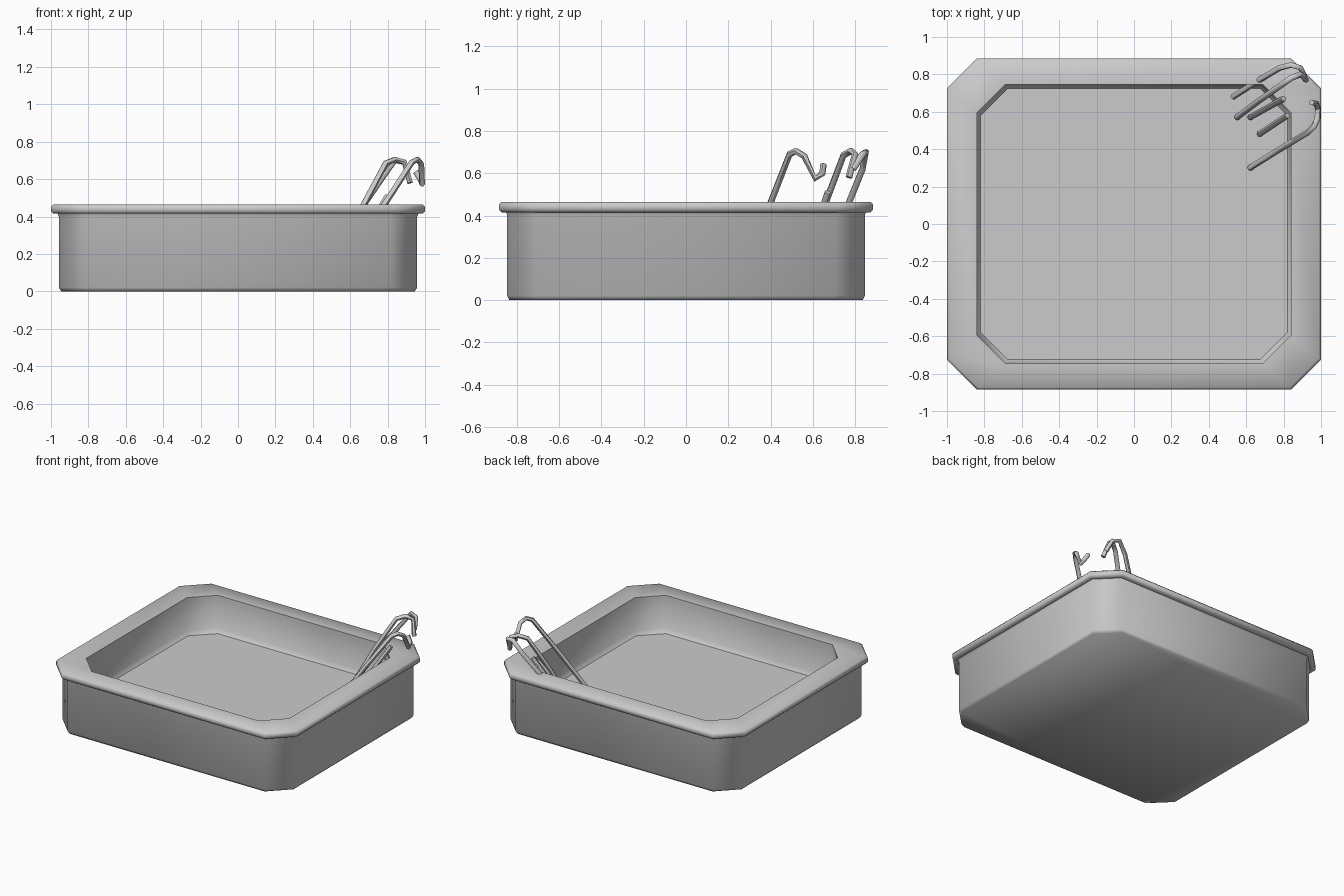
import bpy
import bmesh
from math import radians

cube = bpy.data.objects.get("Cube")
if cube:
    bpy.data.objects.remove(cube, do_unlink=True)

grey = bpy.data.materials.new("plain_grey")
grey.use_nodes = True
grey.diffuse_color = (0.6, 0.6, 0.6, 1)
grey.node_tree.nodes["Principled BSDF"].inputs["Base Color"].default_value = (0.6, 0.6, 0.6, 1)


def link(name, data):
    obj = bpy.data.objects.new(name, data)
    bpy.context.collection.objects.link(obj)
    data.materials.append(grey)
    return obj


def smooth(obj, angle):
    bpy.ops.object.select_all(action="DESELECT")
    obj.select_set(True)
    bpy.context.view_layer.objects.active = obj
    bpy.ops.object.shade_smooth_by_angle(angle=radians(angle))


def octagon(bm, hx, hy, cut, z):
    """Ring of a rectangle with cut corners."""
    points = [(hx, -hy + cut), (hx, hy - cut), (hx - cut, hy), (-hx + cut, hy),
              (-hx, hy - cut), (-hx, -hy + cut), (-hx + cut, -hy), (hx - cut, -hy)]
    return [bm.verts.new((x, y, z)) for x, y in points]


def basin(name, rings):
    """Loft cut-corner rings and close both ends."""
    bm = bmesh.new()
    loops = [octagon(bm, *ring) for ring in rings]
    for low, high in zip(loops, loops[1:]):
        for i in range(8):
            j = (i + 1) % 8
            bm.faces.new((low[i], low[j], high[j], high[i]))
    bm.faces.new(loops[0][::-1])
    bm.faces.new(loops[-1])
    bmesh.ops.recalc_face_normals(bm, faces=bm.faces)
    mesh = bpy.data.meshes.new(name)
    bm.to_mesh(mesh)
    bm.free()
    smooth(link(name, mesh), 50)


def bar(name, points, radius=0.016):
    """Round bar along a bent path."""
    curve = bpy.data.curves.new(name, "CURVE")
    curve.dimensions = "3D"
    curve.bevel_depth = radius
    curve.bevel_resolution = 1
    curve.use_fill_caps = True
    spline = curve.splines.new("POLY")
    spline.points.add(len(points) - 1)
    for target, point in zip(spline.points, points):
        target.co = (*point, 1)
    obj = link(name, curve)
    bpy.ops.object.select_all(action="DESELECT")
    obj.select_set(True)
    bpy.context.view_layer.objects.active = obj
    bpy.ops.object.convert(target="MESH")
    smooth(bpy.context.view_layer.objects.active, 60)


# Tub: outer wall, overhanging rim, inner wall and floor
basin("tub", [
    (0.945, 0.835, 0.14, 0),
    (0.958, 0.846, 0.14, 0.02),
    (0.958, 0.846, 0.14, 0.40),
    (0.965, 0.85, 0.14, 0.415),
    (0.988, 0.873, 0.155, 0.415),
    (1.0, 0.885, 0.16, 0.428),
    (1.0, 0.885, 0.16, 0.452),
    (0.988, 0.873, 0.155, 0.465),
    (0.84, 0.745, 0.15, 0.465),
    (0.84, 0.745, 0.15, 0.22),
    (0.82, 0.725, 0.145, 0.19),
])

# Ladder rails that rise from the floor and hook over the rim
bar("front_rail", [(0.62, 0.30, 0.2), (0.78, 0.40, 0.46), (0.93, 0.49, 0.69),
                   (0.96, 0.52, 0.705), (0.98, 0.56, 0.68), (0.984, 0.61, 0.575),
                   (0.975, 0.645, 0.6), (0.95, 0.65, 0.64)])
bar("back_rail", [(0.55, 0.57, 0.2), (0.67, 0.66, 0.46), (0.79, 0.745, 0.685),
                  (0.84, 0.78, 0.705), (0.89, 0.80, 0.69), (0.92, 0.77, 0.58)])
bar("back_brace", [(0.53, 0.68, 0.22), (0.67, 0.77, 0.46), (0.78, 0.835, 0.62),
                   (0.84, 0.85, 0.70), (0.89, 0.835, 0.69), (0.91, 0.79, 0.62)])

# Short bars low in the ladder
bar("lower_bar_back", [(0.62, 0.57, 0.21), (0.80, 0.67, 0.51)])
bar("lower_bar_front", [(0.67, 0.48, 0.21), (0.82, 0.58, 0.45)])
